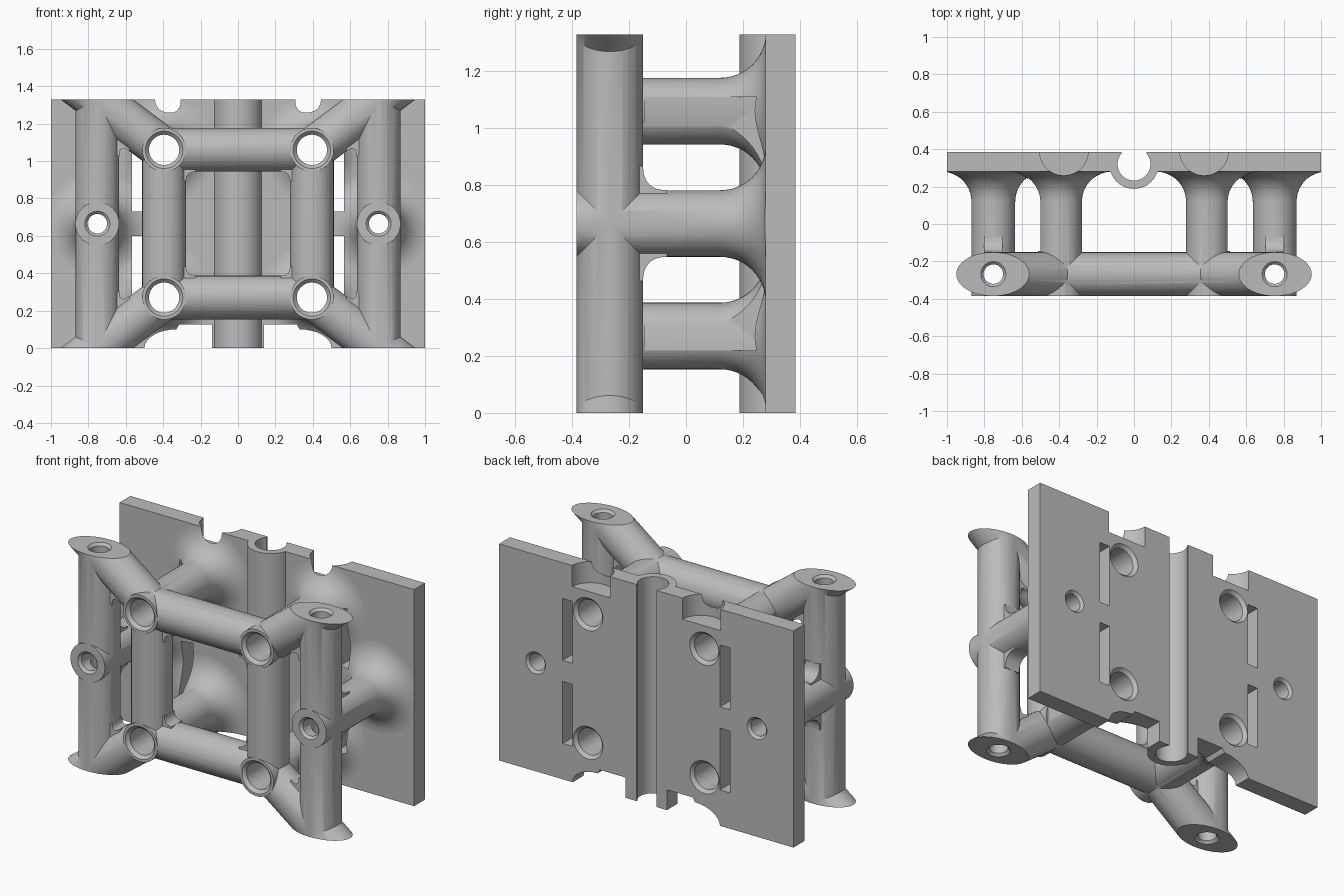
import bpy, bmesh, math
from mathutils import Vector, Matrix

cube = bpy.data.objects.get("Cube")
if cube:
    bpy.data.objects.remove(cube, do_unlink=True)

H, W, D = 1.33, 1.0, 0.385        # height, half width, half depth
R = 0.117                         # tube radius
PLATE_Y = 0.28                    # front face of the plate
TUBE_Y = -0.268                   # plane of the front tubes
MID = H / 2
PX, SX = 0.395, 0.752             # inner and outer post positions
LEVELS = (0.27, H - 0.27)

grey = bpy.data.materials.new("plain grey")
grey.use_nodes = True
grey.diffuse_color = (0.5, 0.5, 0.5, 1)
grey.node_tree.nodes["Principled BSDF"].inputs["Base Color"].default_value = (0.5, 0.5, 0.5, 1)


def make(name, bm):
    bmesh.ops.remove_doubles(bm, verts=bm.verts, dist=1e-5)
    bmesh.ops.recalc_face_normals(bm, faces=bm.faces)
    mesh = bpy.data.meshes.new(name)
    bm.to_mesh(mesh)
    bm.free()
    mesh.materials.append(grey)
    ob = bpy.data.objects.new(name, mesh)
    bpy.context.collection.objects.link(ob)
    return ob


def lathe(a, b, profile, seg=48):
    """Solid of revolution from a to b; profile is (distance along, radius)."""
    a, b = Vector(a), Vector(b)
    turn = (b - a).to_track_quat('Z', 'Y').to_matrix().to_4x4()
    bm = bmesh.new()
    rings = []
    for t, r in profile:
        rings.append([bm.verts.new((r * math.cos(k * math.tau / seg),
                                    r * math.sin(k * math.tau / seg), t)) for k in range(seg)])
    for lo, hi in zip(rings, rings[1:]):
        for k in range(seg):
            n = (k + 1) % seg
            bm.faces.new((lo[k], lo[n], hi[n], hi[k]))
    bm.faces.new(rings[0][::-1])
    bm.faces.new(rings[-1])
    bm.transform(Matrix.Translation(a) @ turn)
    return make("turned", bm)


def rod(a, b, r=R):
    return lathe(a, b, [(0, r), ((Vector(b) - Vector(a)).length, r)])


def bore(a, b, r, rim):
    """Through-hole cutter with a countersunk rim at both ends."""
    n = (Vector(b) - Vector(a)).length
    c = rim - r
    return lathe(a, b, [(-0.02, rim), (0, rim), (c, r), (n - c, r), (n, rim), (n + 0.02, rim)])


def block(lo, hi):
    bm = bmesh.new()
    bmesh.ops.create_cube(bm, size=1)
    for v in bm.verts:
        v.co = [(l + h) / 2 + c * (h - l) for l, h, c in zip(lo, hi, v.co)]
    return make("block", bm)


def prism(points, depth):
    bm = bmesh.new()
    face = bm.faces.new([bm.verts.new(p) for p in points])
    out = bmesh.ops.extrude_face_region(bm, geom=[face])["geom"]
    bmesh.ops.translate(bm, vec=depth, verts=[e for e in out if isinstance(e, bmesh.types.BMVert)])
    return make("prism", bm)


def web(corner, d1, d2, size, thick=0.1):
    """Concave fillet that fills the corner between two tubes."""
    p, d1, d2 = Vector(corner), Vector(d1).normalized(), Vector(d2).normalized()
    n = d1.cross(d2).normalized() * thick
    arc = []
    for k in range(9):
        t = k / 8
        arc.append(p + d1 * size * (1 - t) ** 2 + d2 * size * t ** 2 - n / 2)
    inner = p - (d1 + d2) * 0.05 - n / 2
    return prism(arc + [arc[-1] - d1 * 0.05, inner, arc[0] - d2 * 0.05], n)


def combine(target, other, op, keep=False):
    mod = target.modifiers.new("combine", 'BOOLEAN')
    mod.operation, mod.object, mod.solver = op, other, 'MANIFOLD'
    bpy.context.view_layer.objects.active = target
    bpy.ops.object.modifier_apply(modifier=mod.name)
    if not keep:
        bpy.data.objects.remove(other, do_unlink=True)


# Tube frame: horizontal bars, then everything repeated on both sides
frame = rod((-PX, TUBE_Y, LEVELS[0]), (PX, TUBE_Y, LEVELS[0]))
parts = [rod((-PX, TUBE_Y, LEVELS[1]), (PX, TUBE_Y, LEVELS[1]))]
F = 0.16
flare = [(0, R)]
for k in range(13):
    ang = k * math.pi / 24
    flare.append((PLATE_Y + D - F + F * math.sin(ang), R + F * (1 - math.cos(ang))))
flare.append((PLATE_Y + D + 0.004, R + F))

for s in (-1, 1):
    parts.append(rod((s * PX, TUBE_Y, LEVELS[0]), (s * PX, TUBE_Y, LEVELS[1])))
    parts.append(rod((s * SX, TUBE_Y, 0), (s * SX, TUBE_Y, H)))
    for x, z in ((PX, LEVELS[0]), (PX, LEVELS[1]), (SX, MID)):
        parts.append(lathe((s * x, -D, z), (s * x, D, z), flare))
    for v, z in zip((-1, 1), LEVELS):
        start = Vector((s * PX, TUBE_Y, z))
        slope = Vector((s * 0.8, 0, v * 0.6))
        parts.append(rod(start, start + slope * 0.62))
        # Fillets: window corners, side gaps and outer post roots
        parts.append(web((s * (PX - R), TUBE_Y, z - v * R), (-s, 0, 0), (0, 0, -v), 0.05))
        edge = z + v * (0.75 * (SX - R - PX) - R / 0.8)
        parts.append(web((s * (SX - R), TUBE_Y, edge), (-s * 0.8, 0, -v * 0.6), (0, 0, -v), 0.07))
        parts.append(web((s * SX, TUBE_Y + R, MID + v * R), (0, 1, 0), (0, 0, v), 0.085))
for part in parts:
    combine(frame, part, 'UNION')
# Trim the outer column sides of the diagonals, the flares and the ends
combine(frame, block((-W, -D, 0), (W, D, H)), 'INTERSECT')
frame.name = "tube_frame"

# Plate with the central round channel
plate = block((-W, PLATE_Y, 0), (W, D, H))
channel = rod((0, 0.32, 0), (0, 0.32, H), 0.132)
combine(channel, block((-W, -D, -1), (W, D, 2)), 'INTERSECT')
combine(plate, channel, 'UNION')
plate.name = "mounting_plate"

cutters = [rod((0, 0.32, -1), (0, 0.32, 2), 0.088),
           block((-0.068, 0.33, -1), (0.068, 0.5, 2))]
for s in (-1, 1):
    # Side slots with a bridge in the middle
    for lo, hi in ((0.22, 0.6), (0.73, 1.11)):
        xs = sorted((s * 0.5, s * 0.568))
        cutters.append(block((xs[0], -0.145, lo), (xs[1], 0.5, hi)))
    # Top pocket and notch
    cutters.append(rod((s * 0.375, D + 0.005, H - 0.13), (s * 0.375, D + 0.005, H + 0.1), 0.13))
    cutters.append(rod((s * 0.375, 0.1, H + 0.01), (s * 0.375, 0.5, H + 0.01), 0.065))
    # Bottom relief with a curved outer end
    arc = [(0.33 + 0.17 * math.cos(k * math.pi / 16), 0.1 * math.sin(k * math.pi / 16))
           for k in range(9)]
    outline = [(0.14, -0.1), (0.5, -0.1)] + arc + [(0.315, 0.125), (0.14, 0.125)]
    cutters.append(prism([(s * x, 0.1, z) for x, z in outline], Vector((0, 0.4, 0))))
    # Bores along the posts and columns
    for z in LEVELS:
        cutters.append(bore((s * PX, -D, z), (s * PX, D, z), 0.081, 0.1))
    cutters.append(bore((s * SX, -D, MID), (s * SX, D, MID), 0.052, 0.067))
    cutters.append(bore((s * SX, TUBE_Y, 0), (s * SX, TUBE_Y, H), 0.052, 0.067))

for cutter in cutters:
    combine(plate, cutter, 'DIFFERENCE', keep=True)
    combine(frame, cutter, 'DIFFERENCE')

# Smooth tubes, crisp edges
for ob in (plate, frame):
    bpy.ops.object.select_all(action='DESELECT')
    ob.select_set(True)
    bpy.context.view_layer.objects.active = ob
    bpy.ops.object.shade_smooth_by_angle(angle=math.radians(30))
